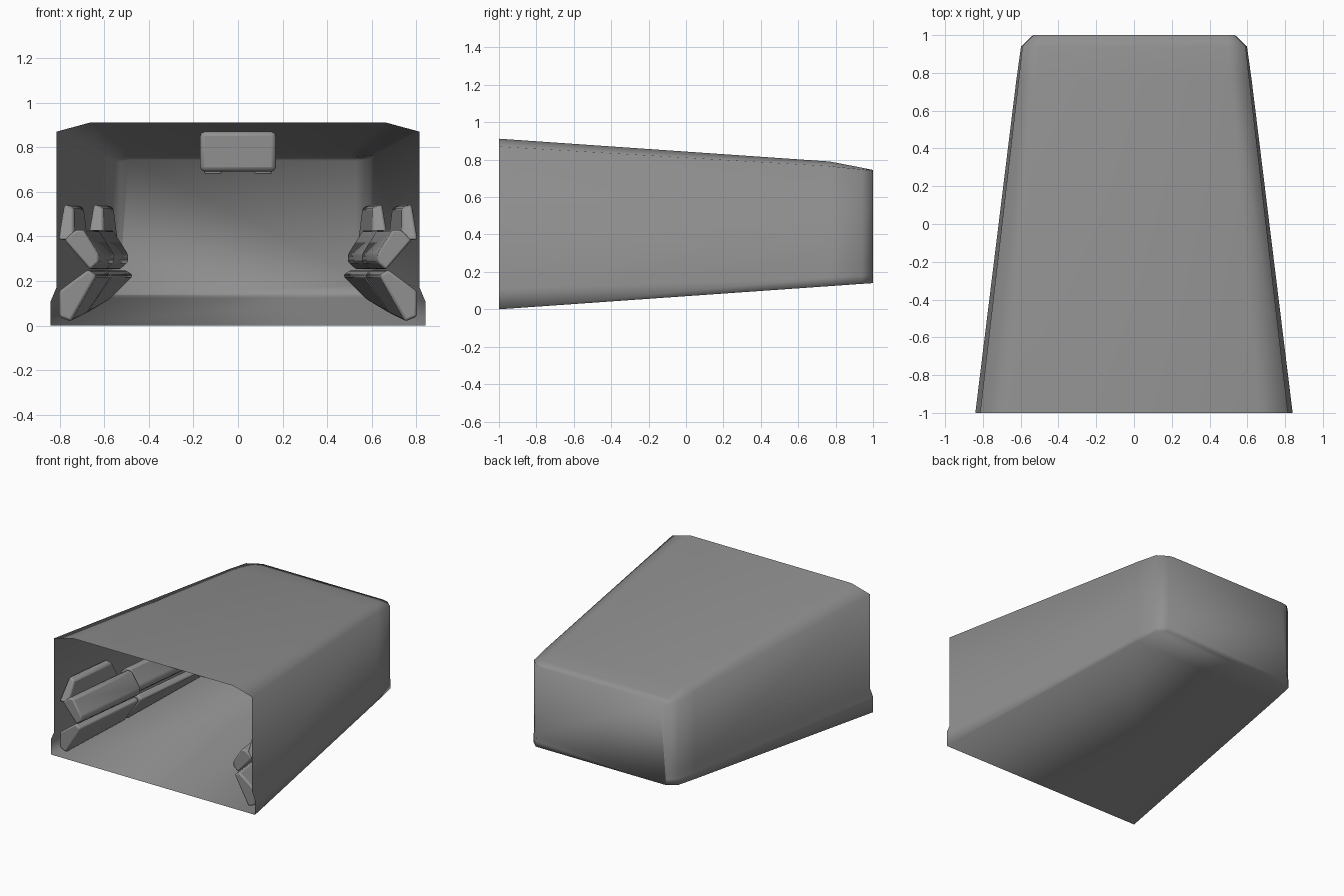
import bpy, bmesh, math

if "Cube" in bpy.data.objects:
    bpy.data.objects.remove(bpy.data.objects["Cube"])

SLOPE = 0.1155                      # inward taper of the side walls per unit of y

grey = bpy.data.materials.new("dark_grey")
grey.diffuse_color = (0.28, 0.28, 0.28, 1)
grey.use_nodes = True
grey.node_tree.nodes["Principled BSDF"].inputs["Base Color"].default_value = grey.diffuse_color


def wall(y):
    return 0.815 - SLOPE * (y + 1)


def floor(y):
    return 0.07 * (y + 1)


def finish(name, bm, bevel=0.0, angle=35):
    bmesh.ops.recalc_face_normals(bm, faces=bm.faces)
    me = bpy.data.meshes.new(name)
    bm.to_mesh(me)
    bm.free()
    me.materials.append(grey)
    ob = bpy.data.objects.new(name, me)
    bpy.context.collection.objects.link(ob)
    if bevel:
        m = ob.modifiers.new("Bevel", 'BEVEL')
        m.width = bevel
        m.segments = 2
        m.limit_method = 'ANGLE'
        m.angle_limit = math.radians(25)
    bpy.ops.object.select_all(action='DESELECT')
    ob.select_set(True)
    bpy.context.view_layer.objects.active = ob
    bpy.ops.object.shade_smooth_by_angle(angle=math.radians(angle))
    return ob


def loft(bm, rings, cap_start, cap_end):
    loops = [[bm.verts.new(p) for p in r] for r in rings]
    n = len(loops[0])
    for a, b in zip(loops, loops[1:]):
        for i in range(n):
            j = (i + 1) % n
            bm.faces.new((a[i], a[j], b[j], b[i]))
    if cap_start:
        bm.faces.new(loops[0])
    if cap_end:
        bm.faces.new(loops[-1])


def wall_prism(name, profile, y0, y1, side, shift=0.0, rake=0.0, bevel=0.012):
    """Extrude a (distance from wall, z) profile along a tapering side wall, kept above the floor."""
    zmin = min(z for _, z in profile)
    rings = []
    for y, s in ((y0, 1), (y1, -1)):
        ring = []
        for d, z in profile:
            yy = y + s * rake * (z - zmin)
            ring.append((side * (wall(yy) - d + shift), yy, max(z, floor(yy) + 0.008)))
        rings.append(ring)
    bm = bmesh.new()
    loft(bm, rings, True, True)
    finish(name, bm, bevel)


# Outer shell: y, flare x, side x, roof x, floor z, flare z, flare top z, shoulder z, roof z
sections = [
    (-1.00, 0.84, 0.815, 0.66, 0.000, 0.11, 0.17, 0.87, 0.912),
    (0.77, 0.622, 0.610, 0.51, 0.124, 0.17, 0.23, 0.765, 0.790),
    (0.94, 0.598, 0.591, 0.50, 0.136, 0.18, 0.23, 0.748, 0.757),
    (1.00, 0.535, 0.530, 0.49, 0.140, 0.18, 0.23, 0.738, 0.745),
]
rings = []
for y, xf, xs, xr, z0, z1, z2, z3, z4 in sections:
    half = [(xf, z0), (xf, z1), (xs, z2), (xs, z3), (xr, z4)]
    ring = half + [(-x, z) for x, z in reversed(half)]
    rings.append([(x, y, z) for x, z in ring])
bm = bmesh.new()
loft(bm, rings, False, True)
finish("cabin_shell", bm, angle=180)

# Side seats, seat bases and wall pads
cushion = [(0.03, 0.385), (0.08, 0.43), (0.115, 0.43), (0.185, 0.32), (0.185, 0.285), (0.145, 0.25)]
leg = [(0.005, 0.155), (0.135, 0.252), (0.175, 0.225), (0.06, 0.018), (0.005, 0.04)]
pad = [(0.002, 0.385), (0.075, 0.385), (0.065, 0.53), (0.02, 0.545)]
for side, tag in ((-1, "left"), (1, "right")):
    for label, y0, y1, shift in (("front", -0.95, -0.35, 0.0), ("rear", -0.33, 0.49, 0.034)):
        wall_prism(f"{label}_seat_cushion_{tag}", cushion, y0, y1, side, shift, bevel=0.01)
        wall_prism(f"{label}_seat_base_{tag}", leg, y0, y1, side)
    for label, y0, y1 in (("front", -0.95, -0.42), ("rear", 0.20, 0.74)):
        wall_prism(f"{label}_wall_pad_{tag}", pad, y0, y1, side, rake=0.5)


# Overhead console with two small feet
def box(name, x0, x1, y0, y1, z0, z1, bevel):
    rings = [[(x0, y, z0), (x1, y, z0), (x1, y, z1), (x0, y, z1)] for y in (y0, y1)]
    bm = bmesh.new()
    loft(bm, rings, True, True)
    finish(name, bm, bevel)


box("ceiling_console", -0.17, 0.17, -0.62, -0.41, 0.692, 0.870, 0.02)
for s, tag in ((-1, "left"), (1, "right")):
    a, b = sorted((s * 0.075, s * 0.15))
    box(f"console_foot_{tag}", a, b, -0.60, -0.43, 0.68, 0.72, 0.006)
